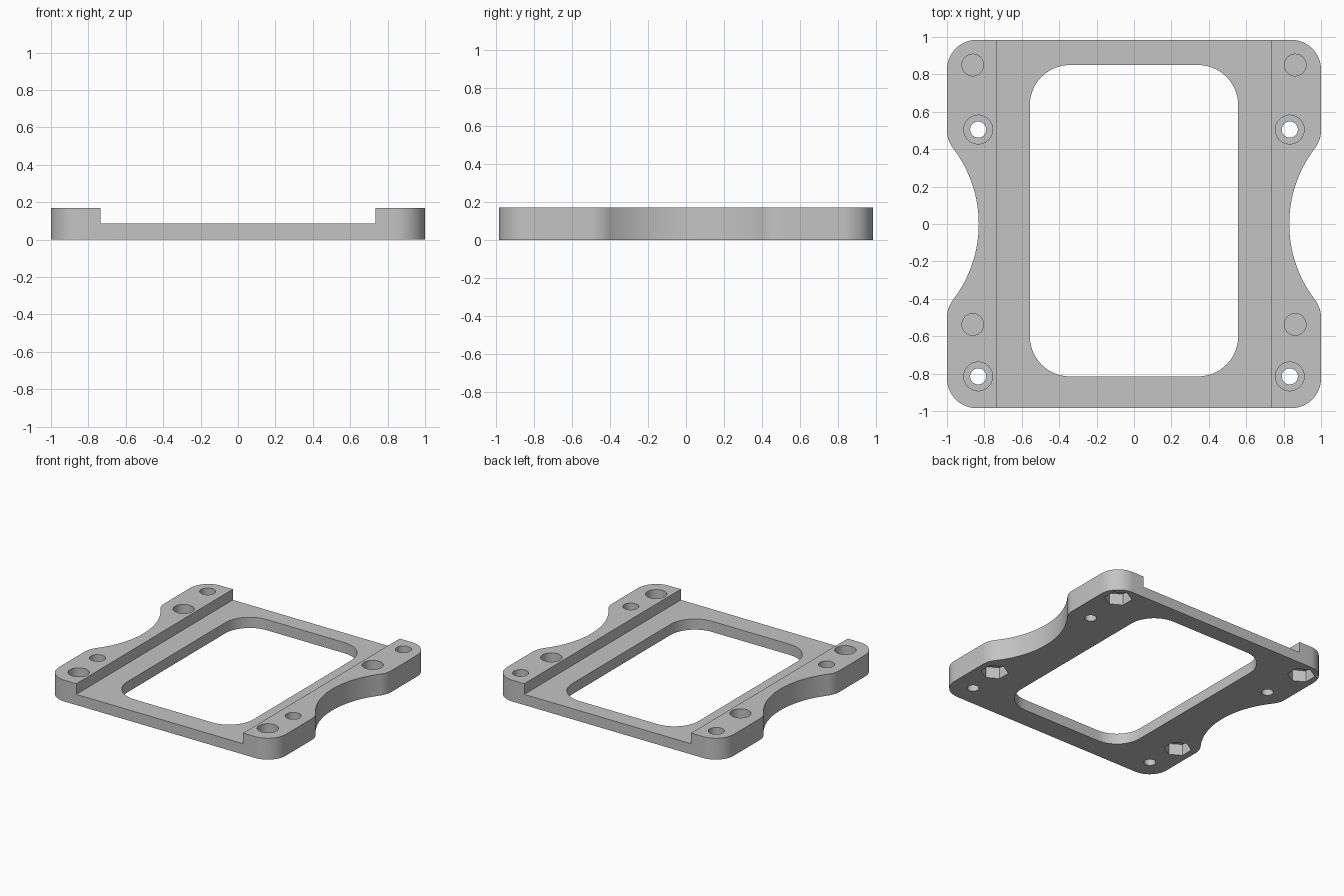
import bpy, bmesh
from math import sin, cos, pi, radians, atan2, hypot

cube = bpy.data.objects.get("Cube")
if cube:
    bpy.data.objects.remove(cube, do_unlink=True)

WIDTH, LENGTH, HEIGHT = 1.0, 0.985, 0.17   # half width, half length, full height
CORNER = 0.16
EPS = 0.02

grey = bpy.data.materials.new("Matte grey")
grey.use_nodes = True
grey.diffuse_color = (0.55, 0.55, 0.55, 1)
grey.node_tree.nodes["Principled BSDF"].inputs["Base Color"].default_value = grey.diffuse_color


def arc(cx, cy, r, start, end, steps):
    """Points along a circular arc, angles in radians."""
    angles = [start + (end - start) * i / steps for i in range(steps + 1)]
    return [(cx + r * cos(a), cy + r * sin(a)) for a in angles]


def prism(name, points, z0, z1):
    """Extrude a closed outline between two heights."""
    bm = bmesh.new()
    face = bm.faces.new([bm.verts.new((x, y, z0)) for x, y in points])
    top = bmesh.ops.extrude_face_region(bm, geom=[face])["geom"]
    moved = [v for v in top if isinstance(v, bmesh.types.BMVert)]
    bmesh.ops.translate(bm, verts=moved, vec=(0, 0, z1 - z0))
    bmesh.ops.recalc_face_normals(bm, faces=bm.faces)
    mesh = bpy.data.meshes.new(name)
    bm.to_mesh(mesh)
    bm.free()
    mesh.materials.append(grey)
    obj = bpy.data.objects.new(name, mesh)
    bpy.context.collection.objects.link(obj)
    return obj


def circle(x, y, r, sides=40, turn=0.0):
    return arc(x, y, r, turn, turn + 2 * pi * (1 - 1 / sides), sides - 1)


def rounded_rect(cx, cy, hx, hy, r):
    points = []
    for i, (sx, sy) in enumerate([(1, 1), (-1, 1), (-1, -1), (1, -1)]):
        points += arc(cx + sx * (hx - r), cy + sy * (hy - r), r,
                      i * pi / 2, (i + 1) * pi / 2, 14)
    return points


# Plate outline: rounded corners, with a waist arc blended into each side
WAIST_X, WAIST_R = 1.495, 0.665
fx = WIDTH - CORNER
fy = ((WAIST_R + CORNER) ** 2 - (WAIST_X - fx) ** 2) ** 0.5
tilt = atan2(fy, WAIST_X - fx)
quarter = arc(WAIST_X, 0, WAIST_R, pi, pi - tilt, 16)
quarter += arc(fx, fy, CORNER, -tilt, 0, 8)[1:]
quarter += arc(fx, LENGTH - CORNER, CORNER, 0, pi / 2, 14)
outline = quarter + [(-x, y) for x, y in reversed(quarter)]
outline += [(-x, -y) for x, y in quarter[1:]]
outline += [(x, -y) for x, y in reversed(quarter[1:])]
plate = prism("mounting_plate", outline, 0, HEIGHT)

# Central channel and rounded window
channel = [(-0.735, -1.2), (0.735, -1.2), (0.735, 1.2), (-0.735, 1.2)]
cutters = [
    prism("channel_cutter", channel, 0.085, HEIGHT + EPS),
    prism("window_cutter", rounded_rect(0, 0.0175, 0.557, 0.8325, 0.215), -EPS, HEIGHT + EPS),
]

# Counterbored screw holes, and blind holes over hexagonal nut pockets
for side in (-1, 1):
    for y in (0.505, -0.815):
        x = side * 0.833
        cutters.append(prism("screw_hole_cutter", circle(x, y, 0.043), -EPS, HEIGHT + EPS))
        cutters.append(prism("counterbore_cutter", circle(x, y, 0.077), 0.075, HEIGHT + EPS))
    for y in (0.85, -0.537):
        x = side * 0.862
        cutters.append(prism("blind_hole_cutter", circle(x, y, 0.058), 0.1, HEIGHT + EPS))
        cutters.append(prism("nut_pocket_cutter", circle(x, y, 0.1, 6, radians(30)), -EPS, 0.09))

for cutter in cutters:
    cutter.hide_render = True
    mod = plate.modifiers.new(cutter.name, "BOOLEAN")
    mod.operation = "DIFFERENCE"
    mod.solver = "EXACT"
    mod.object = cutter

# Bake the cuts into the plate and drop the cutters
bpy.context.view_layer.update()
graph = bpy.context.evaluated_depsgraph_get()
result = bpy.data.meshes.new_from_object(plate.evaluated_get(graph))
plate.modifiers.clear()
plate.data = result
result.name = "mounting_plate"
for cutter in cutters:
    bpy.data.objects.remove(cutter, do_unlink=True)

# Smooth curved walls, crisp rims
for obj in bpy.context.selected_objects:
    obj.select_set(False)
plate.select_set(True)
bpy.context.view_layer.objects.active = plate
bpy.ops.object.shade_smooth_by_angle(angle=radians(30))
